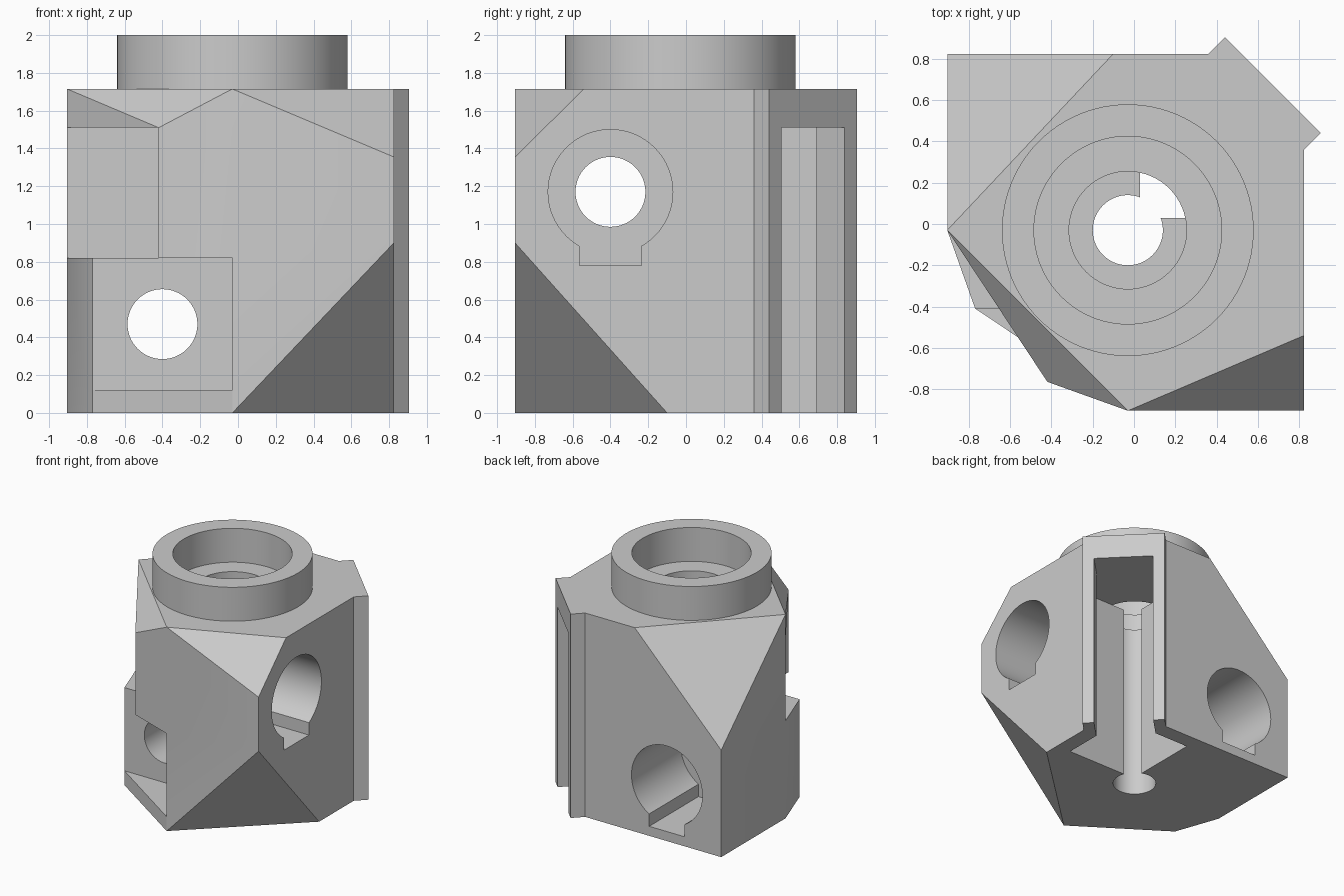
import bpy
import bmesh
from math import cos, sin, tau
from mathutils import Vector

cube = bpy.data.objects.get("Cube")
if cube:
    bpy.data.objects.remove(cube)

grey = bpy.data.materials.new("plain grey")
grey.use_nodes = True
grey.diffuse_color = (0.6, 0.6, 0.6, 1)
grey.node_tree.nodes["Principled BSDF"].inputs["Base Color"].default_value = grey.diffuse_color

BASE_TOP, SHELF, CEILING = 1.715, 0.82, 1.51
AXIS = -0.03          # centre of the vertical bore in x and y
cutters = []


def place(u, v, w, axis):
    """Map profile coordinates (u, v) and depth w to the chosen axis."""
    return {"z": (u, v, w), "y": (u, w, v), "x": (w, u, v)}[axis]


def prism(name, profile, w0, w1, axis="z"):
    bm = bmesh.new()
    face = bm.faces.new([bm.verts.new(place(u, v, w0, axis)) for u, v in profile])
    grown = bmesh.ops.extrude_face_region(bm, geom=[face])["geom"]
    shift = Vector(place(0, 0, w1 - w0, axis))
    bmesh.ops.translate(bm, vec=shift, verts=[g for g in grown if isinstance(g, bmesh.types.BMVert)])
    bmesh.ops.recalc_face_normals(bm, faces=bm.faces)
    mesh = bpy.data.meshes.new(name)
    bm.to_mesh(mesh)
    bm.free()
    mesh.materials.append(grey)
    obj = bpy.data.objects.new(name, mesh)
    bpy.context.collection.objects.link(obj)
    return obj


def circle(u, v, r, n=64):
    return [(u + r * cos(tau * i / n), v + r * sin(tau * i / n)) for i in range(n)]


def rect(u0, u1, v0, v1):
    return [(u0, v0), (u1, v0), (u1, v1), (u0, v1)]


def cutter(*args):
    cutters.append(prism(*args))


def cut_all(obj):
    """Subtract all waiting cutters, then remove them."""
    for c in cutters:
        mod = obj.modifiers.new(c.name, "BOOLEAN")
        mod.operation, mod.solver, mod.object = "DIFFERENCE", "EXACT", c
    depsgraph = bpy.context.evaluated_depsgraph_get()
    mesh = bpy.data.meshes.new_from_object(obj.evaluated_get(depsgraph))
    obj.modifiers.clear()
    obj.data = mesh
    for c in cutters:
        bpy.data.objects.remove(c)
    cutters.clear()


def slice_corner(obj, a, b, c, toward):
    """Cut off the side of plane abc that lies in the given direction."""
    a, b, c = Vector(a), Vector(b), Vector(c)
    normal = (b - a).cross(c - a).normalized()
    if normal.dot(Vector(toward)) < 0:
        normal.negate()
    bm = bmesh.new()
    bm.from_mesh(obj.data)
    geom = bm.verts[:] + bm.edges[:] + bm.faces[:]
    bmesh.ops.bisect_plane(bm, geom=geom, dist=0.0005, plane_co=a, plane_no=normal, clear_outer=True)
    rim = [e for e in bm.edges if e.is_boundary]
    bmesh.ops.holes_fill(bm, edges=rim, sides=0)
    bmesh.ops.recalc_face_normals(bm, faces=bm.faces)
    bm.to_mesh(obj.data)
    bm.free()


# Main block with the diagonal rail on one corner
block = prism("main_block", [
    (0.825, -0.905), (0.825, 0.36), (0.905, 0.44), (0.44, 0.905), (0.36, 0.825),
    (-0.905, 0.825), (-0.905, -0.03), (-0.77, -0.41), (-0.42, -0.765), (-0.03, -0.905)], 0, BASE_TOP)

# Sloped corners
slice_corner(block, (-0.1, 0.825, BASE_TOP), (-0.905, -0.03, BASE_TOP), (-0.905, 0.825, 0.9), (-1, 1, 1))
slice_corner(block, (-0.03, -0.905, BASE_TOP), (0.825, -0.905, 1.355), (0.825, -0.54, BASE_TOP), (1, -1, 1))
slice_corner(block, (-0.03, -0.905, 0), (0.825, -0.905, 0.9), (0.825, -0.1, 0), (1, -1, -1))
slice_corner(block, (-0.905, -0.03, BASE_TOP), (-0.42, -0.765, CEILING), (-0.03, -0.905, BASE_TOP), (-1, -1, 1))

# Stepped recesses on the corner opposite the rail
cutter("lower_trim", [(-0.77, -0.41), (-0.03, -0.905), (-0.03, -1.3), (-1.3, -1.3), (-1.3, -0.41)], -0.1, SHELF)
cutter("lower_recess", rect(-0.77, -0.03, -1.3, -0.41), 0.12, SHELF)
cutter("upper_recess", rect(-1.3, -0.42, -1.3, -0.03), SHELF, CEILING)
cutter("upper_trim", [(-0.905, -0.03), (-0.42, -0.765), (-0.42, -1.3), (-1.3, -1.3), (-1.3, -0.03)], CEILING, 1.9)

# Keyed side bores: wide part, key slot and narrow through hole
for axis, height in (("y", 0.47), ("x", 1.17)):
    cutter("wide_bore", circle(-0.4, height, 0.33), 0.17, 1.2, axis)
    cutter("key_slot", rect(-0.565, -0.235, height - 0.39, height), 0.17, 1.2, axis)
    cutter("narrow_bore", circle(-0.4, height, 0.185), -0.6, 0.3, axis)

# Square channel that opens through the rail
cutter("channel", [(0.03, 0.03), (0.69, 0.03), (0.69, 0.355), (1.1, 0.765),
                   (0.765, 1.1), (0.355, 0.69), (0.03, 0.69)], -0.1, CEILING)

# Vertical stepped bore
cutter("shaft_hole", circle(AXIS, AXIS, 0.17), -0.1, 1.6)
cutter("shaft_seat", circle(AXIS, AXIS, 0.285), CEILING, 1.9)
cut_all(block)

# Collar ring on top
collar = prism("top_collar", circle(AXIS, AXIS, 0.61, 96), BASE_TOP, 2)
cutter("collar_hole", circle(AXIS, AXIS, 0.455, 96), 1.6, 2.1)
cut_all(collar)

# Smooth round walls, sharp corners
for obj in (block, collar):
    bpy.ops.object.select_all(action="DESELECT")
    obj.select_set(True)
    bpy.context.view_layer.objects.active = obj
    bpy.ops.object.shade_smooth_by_angle(angle=0.4)
